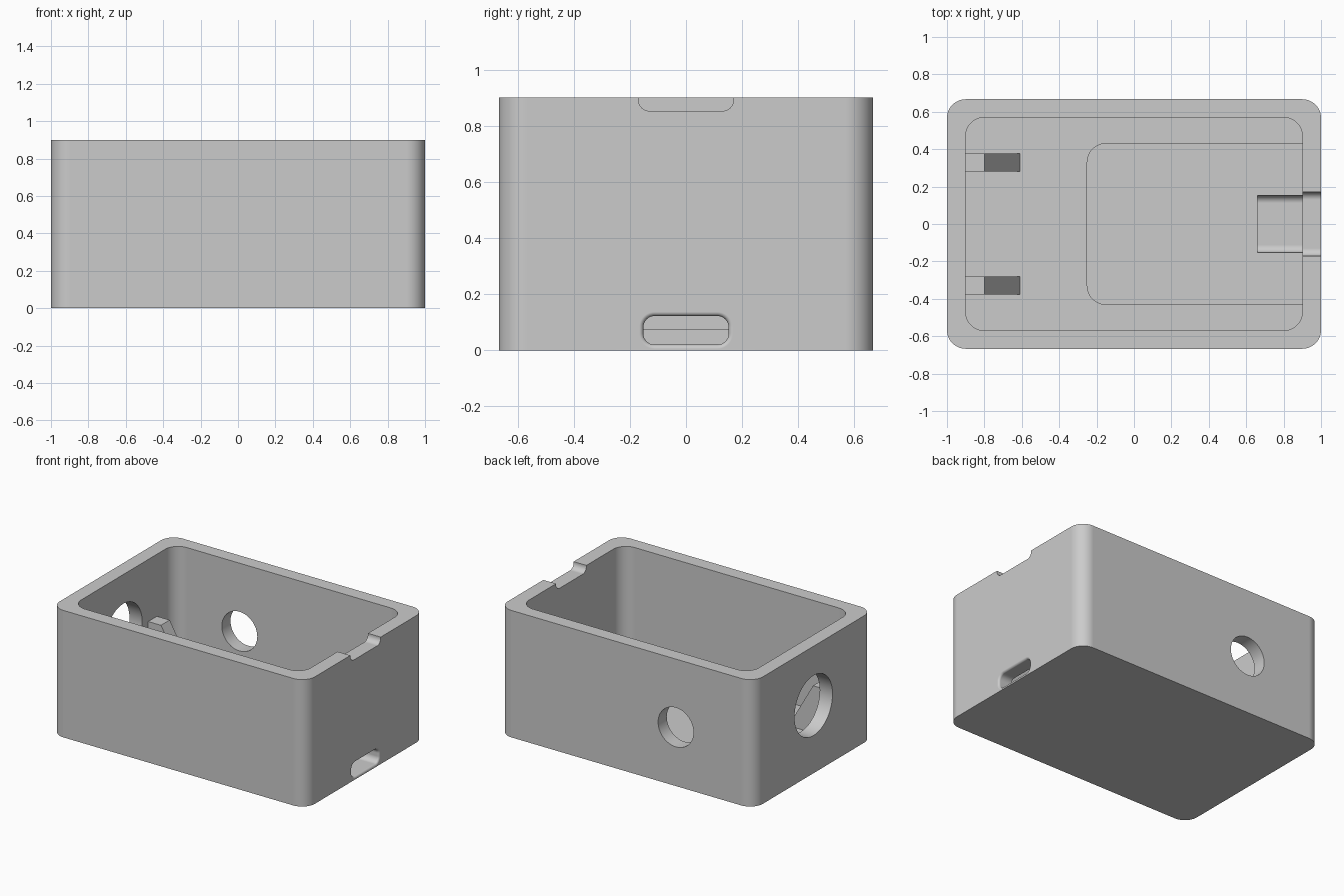
import bpy, bmesh, math

if "Cube" in bpy.data.objects:
    bpy.data.objects.remove(bpy.data.objects["Cube"], do_unlink=True)

grey = bpy.data.materials.new("light_grey")
grey.use_nodes = True
colour = (0.6, 0.6, 0.6, 1)
grey.diffuse_color = colour
grey.node_tree.nodes["Principled BSDF"].inputs["Base Color"].default_value = colour

PLACE = {"x": lambda u, v, d: (d, u, v),
         "y": lambda u, v, d: (u, d, v),
         "z": lambda u, v, d: (u, v, d)}


def rounded_rect(u0, u1, v0, v1, radius, right_radius=None, steps=12):
    """Outline of a rectangle with rounded corners, counter-clockwise."""
    rr = radius if right_radius is None else right_radius
    corners = [(u1 - rr, v1 - rr, rr), (u0 + radius, v1 - radius, radius),
               (u0 + radius, v0 + radius, radius), (u1 - rr, v0 + rr, rr)]
    points = []
    for i, (cu, cv, r) in enumerate(corners):
        for s in range(steps + 1 if r else 1):
            a = math.pi / 2 * (i + s / steps)
            points.append((cu + r * math.cos(a), cv + r * math.sin(a)))
    return points


def loft(name, sections, axis):
    """Closed solid through a list of (depth, outline) sections."""
    bm = bmesh.new()
    rings = [[bm.verts.new(PLACE[axis](u, v, d)) for u, v in outline]
             for d, outline in sections]
    for a, b in zip(rings, rings[1:]):
        for i in range(len(a)):
            j = (i + 1) % len(a)
            bm.faces.new((a[i], a[j], b[j], b[i]))
    bm.faces.new(rings[0][::-1])
    bm.faces.new(rings[-1])
    bmesh.ops.remove_doubles(bm, verts=bm.verts, dist=1e-5)
    bmesh.ops.recalc_face_normals(bm, faces=bm.faces)
    mesh = bpy.data.meshes.new(name)
    bm.to_mesh(mesh)
    bm.free()
    mesh.materials.append(grey)
    obj = bpy.data.objects.new(name, mesh)
    bpy.context.collection.objects.link(obj)
    return obj


def prism(name, outline, axis, d0, d1):
    return loft(name, [(d0, outline), (d1, outline)], axis)


def circle(u, v, r):
    return rounded_rect(u - r, u + r, v - r, v + r, r)


def activate(obj):
    bpy.ops.object.select_all(action="DESELECT")
    obj.select_set(True)
    bpy.context.view_layer.objects.active = obj


def cut(obj, cutter):
    activate(obj)
    mod = obj.modifiers.new("cut", "BOOLEAN")
    mod.operation = "DIFFERENCE"
    mod.solver = "EXACT"
    mod.object = cutter
    bpy.ops.object.modifier_apply(modifier=mod.name)
    bpy.data.objects.remove(cutter, do_unlink=True)


# Outer box
box = prism("box_shell", rounded_rect(-1, 1, -0.667, 0.667, 0.1), "z", 0, 0.9)

# Main cavity and the shallow floor recess
cut(box, prism("cavity", rounded_rect(-0.9, 0.9, -0.57, 0.57, 0.1), "z", 0.125, 1.1))
cut(box, prism("floor_recess", rounded_rect(-0.25, 0.9, -0.43, 0.43, 0.1, 0), "z", 0.075, 0.3))

# Port slot with a flared outer rim
FLARE = 0.015


def slot(grow):
    return rounded_rect(-0.152 - grow, 0.152 + grow, 0.02 - grow, 0.122 + grow, 0.04 + grow)


sections = [(0.66, slot(0))]
for i in range(7):
    a = math.pi / 2 * i / 6
    sections.append((1 - FLARE + FLARE * math.sin(a), slot(FLARE * (1 - math.cos(a)))))
sections.append((1.05, slot(FLARE)))
cut(box, loft("port_slot", sections, "x"))

# Rim notch above the port
cut(box, prism("rim_notch", rounded_rect(-0.17, 0.17, 0.853, 1.1, 0.04), "x", 0.8, 1.1))

# Round holes in the end wall and the back wall
cut(box, prism("end_hole", circle(0, 0.48, 0.213), "x", -1.1, -0.8))
cut(box, prism("back_hole", circle(-0.387, 0.417, 0.139), "y", 0.5, 0.8))

# Smooth rounded corners, flat walls
activate(box)
bpy.ops.object.shade_smooth_by_angle(angle=math.radians(30))
weighted = box.modifiers.new("flat_walls", "WEIGHTED_NORMAL")
weighted.keep_sharp = True

# Two sloped support ribs, set slightly into the wall and floor
rib_profile = [(-0.92, 0.1), (-0.61, 0.1), (-0.61, 0.13), (-0.8, 0.46), (-0.92, 0.46)]
for side, name in ((1, "back_rib"), (-1, "front_rib")):
    prism(name, rib_profile, "y", side * 0.28, side * 0.378)
